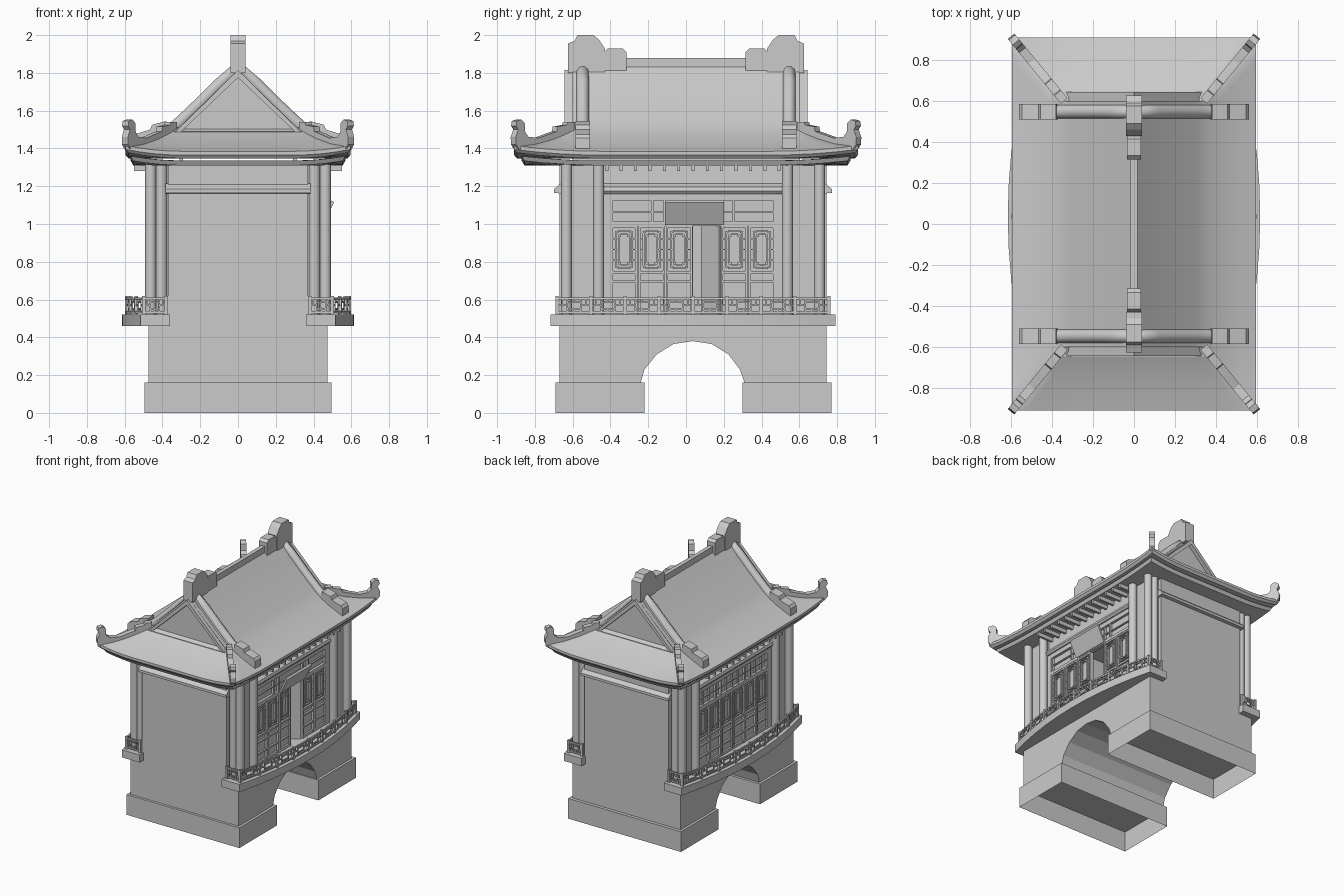
import bpy, bmesh, math
from mathutils import Vector, Matrix

if "Cube" in bpy.data.objects:
    bpy.data.objects.remove(bpy.data.objects["Cube"])

CY = 0.037                      # centre of the building body in y
N = 16                          # roof columns per side

def finish(name, bm, smooth=False):
    bmesh.ops.recalc_face_normals(bm, faces=bm.faces)
    me = bpy.data.meshes.new(name)
    bm.to_mesh(me); bm.free()
    ob = bpy.data.objects.new(name, me)
    bpy.context.collection.objects.link(ob)
    if smooth:
        bpy.ops.object.select_all(action='DESELECT')
        ob.select_set(True)
        bpy.context.view_layer.objects.active = ob
        bpy.ops.object.shade_smooth_by_angle(angle=math.radians(35))
    return ob

def add_box(bm, x0, x1, y0, y1, z0, z1):
    m = Matrix.Translation(((x0+x1)/2, (y0+y1)/2, (z0+z1)/2)) @ Matrix.Diagonal((abs(x1-x0), abs(y1-y0), abs(z1-z0), 1))
    bmesh.ops.create_cube(bm, size=1, matrix=m)

def boxes(name, specs):
    bm = bmesh.new()
    for s in specs:
        add_box(bm, *s)
    return finish(name, bm)

def bar(bm, p, q, w):
    p, q = Vector(p), Vector(q)
    d = q - p
    m = Matrix.Translation((p+q)/2) @ d.to_track_quat('Z', 'Y').to_matrix().to_4x4() @ Matrix.Diagonal((w, w, d.length, 1))
    bmesh.ops.create_cube(bm, size=1, matrix=m)

def prism(name, pts, origin, u, thick):
    """Extrude a (u, z) outline by thick, centred on origin."""
    u = Vector(u).normalized()
    n = u.cross(Vector((0, 0, 1)))
    bm = bmesh.new()
    rings = [[bm.verts.new(Vector(origin) + u*a + Vector((0, 0, z)) + n*k*thick/2) for a, z in pts] for k in (-1, 1)]
    bm.faces.new(rings[0]); bm.faces.new(rings[1])
    for i in range(len(pts)):
        j = (i+1) % len(pts)
        bm.faces.new((rings[0][i], rings[0][j], rings[1][j], rings[1][i]))
    return finish(name, bm)

# ---- base: two open-bottomed plinths and the arched body
for nm, y0, y1 in (("front_plinth", -.69, -.22), ("rear_plinth", .30, .77)):
    bm = bmesh.new()
    add_box(bm, -.495, .495, y0, y1, 0, .16)
    bm.faces.ensure_lookup_table()
    low = [f for f in bm.faces if f.calc_center_median().z < .001]
    bmesh.ops.delete(bm, geom=low, context='FACES_ONLY')
    finish(nm, bm)
arch = [(.31, .16), (.285, .23), (.225, .31), (.135, .365), (.035, .38), (-.065, .365), (-.155, .31), (-.22, .23), (-.24, .16)]
prism("arched_body", [(-.67, .16), (-.67, .46), (.745, .46), (.745, .16)] + arch, (0, 0, 0), (0, 1, 0), .95)
boxes("room_floor", [(-.42, .42, -.6, .68, .46, .52)])

# ---- end walls with sloped beam
for nm, s in (("front", -1), ("rear", 1)):
    Y = lambda d: CY + s*d
    boxes(nm + "_wall", [(-.37, .37, Y(.6), Y(.708), .46, 1.31), (-.43, .43, Y(.49), Y(.675), .46, 1.31)])
    prism(nm + "_beam", [(0, 1.16), (s*.055, 1.165), (s*.055, 1.185), (s*.02, 1.215), (0, 1.215)], (0, Y(.68), 0), (0, 1, 0), .77)

# ---- columns, three at each corner
bm = bmesh.new()
for sx in (-1, 1):
    for sy in (-1, 1):
        for x, d in ((.462, .5), (.462, .67), (.405, .67)):
            bmesh.ops.create_cone(bm, cap_ends=True, segments=14, radius1=.03, radius2=.03, depth=.83,
                                  matrix=Matrix.Translation((sx*x, CY+sy*d, .905)))
finish("columns", bm, True)

# ---- lattice door leaf, hinged at local y = 0, facing +x
DW = .146
def leaf_mesh():
    bm = bmesh.new()
    add_box(bm, -.012, 0, 0, DW, .52, .99)
    for y0, y1 in ((.002, .014), (DW-.014, DW-.002)):
        add_box(bm, 0, .016, y0, y1, .52, .99)
    for z0, z1 in ((.978, .99), (.735, .75), (.69, .70), (.60, .612), (.52, .54)):
        add_box(bm, 0, .014, .008, DW-.008, z0, z1)
    for a, b, c, d in ((.03, DW-.03, .765, .965), (.044, DW-.044, .785, .945)):
        for y in (a, b):
            add_box(bm, 0, .012, y-.004, y+.004, c+.012, d-.012)
        for z in (c, d):
            add_box(bm, 0, .012, a+.01, b-.01, z-.004, z+.004)
        for y, z in ((a+.005, c+.007), (b-.005, c+.007), (a+.005, d-.007), (b-.005, d-.007)):
            add_box(bm, 0, .012, y-.008, y+.008, z-.006, z+.006)
    for z in (.81, .865, .92):
        for y in (.022, DW-.022):
            add_box(bm, 0, .01, y-.016, y+.016, z-.003, z+.003)
    me = bpy.data.meshes.new("door_leaf")
    bm.to_mesh(me); bm.free()
    return me
leaf = leaf_mesh()
for nm, s in (("right", 1), ("left", -1)):
    for i in range(6):
        ob = bpy.data.objects.new(f"{nm}_door_{i+1}", leaf)
        bpy.context.collection.objects.link(ob)
        y, rot = CY - 3*DW + i*DW, 0
        if s < 0:
            y, rot = y + DW, math.pi
        if s > 0 and i == 3:              # one right-hand leaf stands ajar
            rot = math.radians(-125)
            y += DW
            rot = math.pi - math.radians(125) + math.radians(75)
        ob.location, ob.rotation_euler = (s*.425, y, 0), (0, 0, rot)

# ---- transoms, head beams, rafters for both long sides
for nm, s in (("right", 1), ("left", -1)):
    X = lambda v: s*v
    a, b = CY-.438, CY+.438
    sp = [(X(.41), X(.422), a, b, .99, 1.16), (X(.42), X(.442), a, b, .99, 1.012), (X(.42), X(.442), a, b, 1.125, 1.16),
          (X(.42), X(.434), a, b, 1.062, 1.07), (X(.40), X(.44), a-.05, a, .46, 1.2), (X(.40), X(.44), b, b+.05, .46, 1.2)]
    for d in (-.43, -.215, -.15, .15, .215, .43):
        sp.append((X(.42), X(.44), CY+d-.006, CY+d+.006, .99, 1.13))
    if s < 0:
        for k in range(-5, 6):
            sp.append((X(.42), X(.434), CY+k*.073-.003, CY+k*.073+.003, .99, 1.13))
    boxes(nm + "_transom", sp)
    prism(nm + "_head_beam", [(s*.38, 1.16), (s*.45, 1.16), (s*.462, 1.175), (s*.455, 1.195), (s*.42, 1.215), (s*.415, 1.31), (s*.38, 1.31)],
          (0, CY, 0), (1, 0, 0), .98)
    boxes(nm + "_rafters", [(X(.41), X(.55), CY+k*.076-.008, CY+k*.076+.008, 1.28, 1.312) for k in range(-6, 7)])
prism("name_board", [(.44, 1.0), (.452, .995), (.508, 1.115), (.495, 1.125)], (0, .045, 0), (1, 0, 0), .31)

# ---- bowed balconies with lattice railings
for nm, s in (("right", 1), ("left", -1)):
    bow = lambda y: .615 - .1*((y-CY)/.755)**2
    ys = [CY-.755 + 1.51*i/10 for i in range(11)]
    bm = bmesh.new()
    out = [(bow(y), y) for y in ys] + [(.36, ys[-1]), (.36, ys[0])]
    f = bm.faces.new([bm.verts.new((s*x, y, .46)) for x, y in out])
    ex = bmesh.ops.extrude_face_region(bm, geom=[f])
    bmesh.ops.translate(bm, verts=[v for v in ex['geom'] if isinstance(v, bmesh.types.BMVert)], vec=(0, 0, .06))
    finish(nm + "_balcony", bm)
    ry = [CY-.72 + 1.44*i/8 for i in range(9)]
    path = [(.38, ry[0])] + [(bow(y)-.025, y) for y in ry] + [(.38, ry[-1])]
    bm = bmesh.new()
    for i, (x, y) in enumerate(path):
        add_box(bm, s*x-.009, s*x+.009, y-.009, y+.009, .52, .618)
    for (xa, ya), (xb, yb) in zip(path, path[1:]):
        P = lambda t, z: (s*(xa+(xb-xa)*t), ya+(yb-ya)*t, z)
        for z in (.533, .605):
            bar(bm, P(0, z), P(1, z), .011)
        for t0, t1, z in ((0, .3, .57), (.3, .7, .585), (.3, .7, .55), (.7, 1, .57)):
            bar(bm, P(t0, z), P(t1, z), .008)
        for t, z0, z1 in ((.15, .57, .605), (.3, .533, .605), (.5, .533, .55), (.5, .585, .605), (.7, .533, .605), (.85, .57, .605)):
            bar(bm, P(t, z0), P(t, z1), .008)
    finish(nm + "_railing", bm)

# ---- roof: concave slopes with lifted corners
PROF = [(0, 1.85), (.1, 1.74), (.2, 1.64), (.3, 1.545), (.34, 1.51), (.39, 1.478), (.45, 1.445), (.52, 1.412), (.595, 1.385)]
lift = lambda t: .03*max(0, (abs(t)-.5)/.5)**2
def weight(x): return max(0, (x-.34)/.255)**2
def half_y(x): return .6 + .31*max(0, (x-.34)/.255)
T = [-1 + 2*i/N for i in range(N+1)]
def grid(bm, rows):
    vs = [[bm.verts.new(p) for p in r] for r in rows]
    for r0, r1 in zip(vs, vs[1:]):
        for i in range(len(r0)-1):
            bm.faces.new((r0[i], r0[i+1], r1[i+1], r1[i]))
bm = bmesh.new()
for s in (-1, 1):
    grid(bm, [[(s*x, half_y(x)*t, z + lift(t)*weight(x)) for t in T] for x, z in PROF])
    grid(bm, [[(x*t, s*half_y(x), z + lift(t)*weight(x)) for t in T] for x, z in PROF[4:]])
bmesh.ops.remove_doubles(bm, verts=bm.verts, dist=1e-4)
finish("roof_tiles", bm, True)

# ---- layered eave slabs lofted from rectangular rings
def eave_slab(name, rings):
    bm = bmesh.new()
    loops = []
    for hx, hy, z, k in rings:
        pts = [(hx*t, -hy, t) for t in T[:-1]] + [(hx, hy*t, t) for t in T[:-1]] \
            + [(-hx*t, hy, t) for t in T[:-1]] + [(-hx, -hy*t, t) for t in T[:-1]]
        loops.append([bm.verts.new((x, y, z + k*lift(t))) for x, y, t in pts])
    n = len(loops[0])
    for a, b in zip(loops, loops[1:]):
        for i in range(n):
            bm.faces.new((a[i], a[(i+1) % n], b[(i+1) % n], b[i]))
    bm.faces.new(loops[-1])
    if rings[0][0] < .5:
        bm.faces.new(loops[0])
    finish(name, bm)
eave_slab("upper_eave", [(.595, .91, 1.385, 1), (.595, .91, 1.365, 1), (.58, .895, 1.347, 1), (.45, .7, 1.347, 0)])
eave_slab("lower_eave", [(.45, .7, 1.335, 0), (.568, .87, 1.335, .8), (.555, .855, 1.31, .8), (.45, .7, 1.31, 0)])
boxes("roof_supports", [(s*.3-.01, s*.3+.01, -.6, .6, 1.33, 1.35) for s in (-1, 1)])

# ---- gables, verge rolls, hip ridges, ridge ornaments
for nm, s in (("front", -1), ("rear", 1)):
    prism(nm + "_gable", [(-.345, 1.48), (0, 1.815), (.345, 1.48)], (0, s*.597, 0), (1, 0, 0), .03)
    prism(nm + "_bargeboard", [(-.35, 1.47), (0, 1.815), (.35, 1.47), (.305, 1.485), (0, 1.775), (-.305, 1.485)],
          (0, s*.62, 0), (1, 0, 0), .045)
    boxes(nm + "_gable_foot", [(-.34, .34, s*.59, s*.645, 1.46, 1.49)])
    cu = bpy.data.curves.new(nm + "_verge_roll", 'CURVE')
    cu.dimensions, cu.bevel_depth, cu.bevel_resolution, cu.use_fill_caps = '3D', .034, 3, True
    half = [(x, z) for x, z in PROF if 0 < x < .42]
    line = [(-x, z) for x, z in reversed(half)] + [(0, 1.835)] + half
    sp = cu.splines.new('POLY')
    sp.points.add(len(line)-1)
    for p, (x, z) in zip(sp.points, line):
        p.co = (x, s*.547, z, 1)
    bpy.context.collection.objects.link(bpy.data.objects.new(nm + "_verge_roll", cu))
    for sx in (-1, 1):
        side = nm + ("_left" if sx < 0 else "_right")
        prism(side + "_verge_block", [(.37, 1.46), (.38, 1.545), (.455, 1.525), (.465, 1.5), (.545, 1.475), (.56, 1.455), (.56, 1.39), (.5, 1.40)],
              (0, s*.547, 0), (sx, 0, 0), .075) if sx > 0 else \
        prism(side + "_verge_block", [(.37, 1.46), (.38, 1.545), (.455, 1.525), (.465, 1.5), (.545, 1.475), (.56, 1.455), (.56, 1.39), (.5, 1.40)],
              (0, s*.547, 0), (-1, 0, 0), .075)
        prism(side + "_hip_ridge", [(0, 1.47), (0, 1.54), (.05, 1.54), (.055, 1.525), (.12, 1.515), (.125, 1.49), (.17, 1.478), (.25, 1.455),
              (.32, 1.462), (.342, 1.485), (.346, 1.535), (.37, 1.553), (.4, 1.545), (.405, 1.52), (.39, 1.5), (.408, 1.46), (.405, 1.42), (.38, 1.39), (.2, 1.42)],
              (sx*.34, s*.6, 0), (sx*.255, s*.31, 0), .042)
    prism(nm + "_ridge_ornament", [(s*a, z) for a, z in ((.625, 1.8), (.625, 1.955), (.59, 1.97), (.575, 2.0), (.49, 2.0), (.46, 1.975), (.43, 1.93), (.43, 1.8))],
          (0, 0, 0), (0, 1, 0), .08)
    prism(nm + "_ridge_block", [(s*a, z) for a, z in ((.43, 1.8), (.43, 1.91), (.415, 1.93), (.335, 1.93), (.315, 1.91), (.315, 1.8))],
          (0, 0, 0), (0, 1, 0), .07)
boxes("main_ridge", [(-.016, .016, -.45, .45, 1.8, 1.88)])
